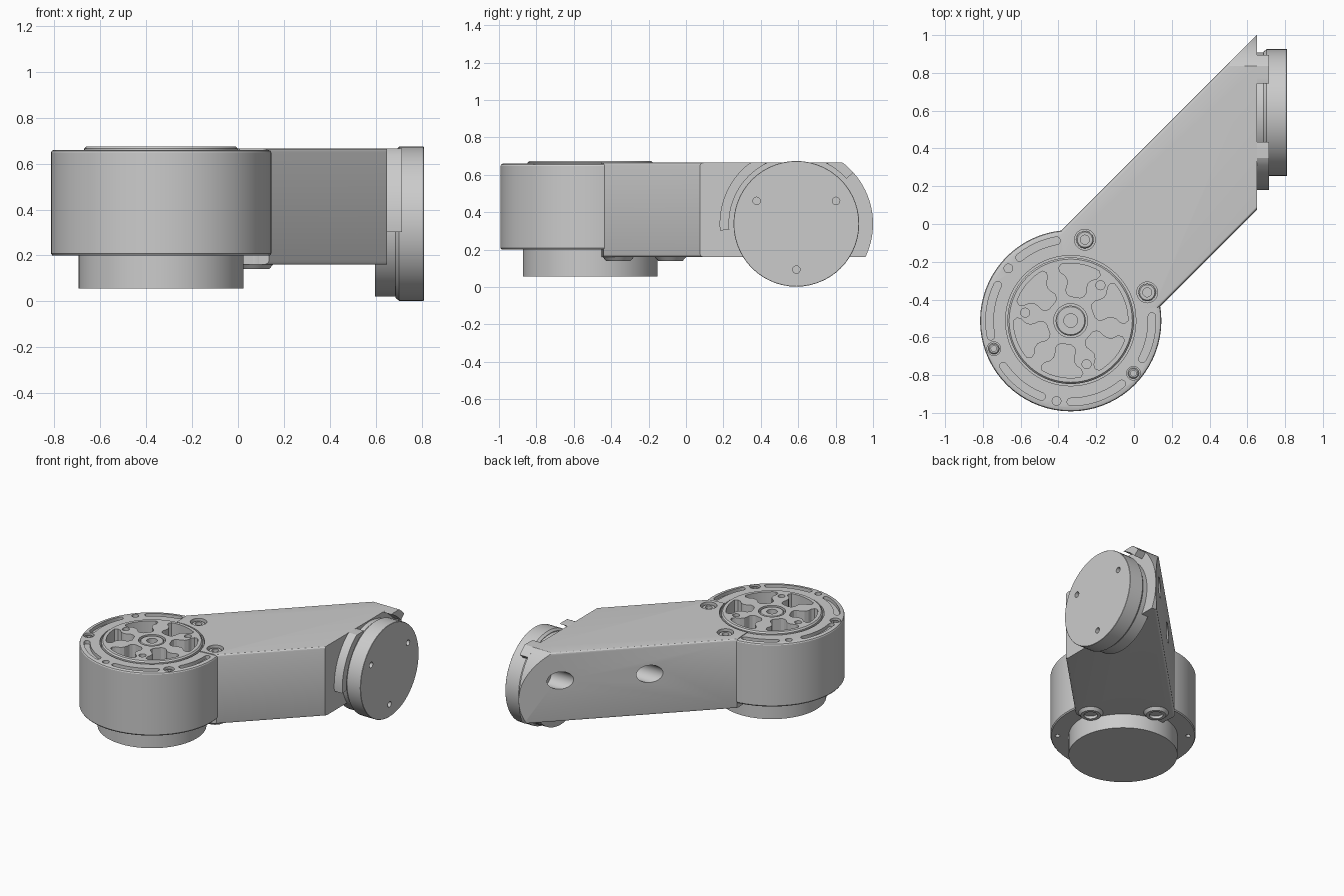
import bpy, bmesh
from math import sin, cos, radians, pi
from mathutils import Vector

if "Cube" in bpy.data.objects:
    bpy.data.objects.remove(bpy.data.objects["Cube"])

MX, MY = -0.335, -0.512      # motor axis (vertical)
JY, JZ = 0.59, 0.338         # wrist joint axis (along x)


def arc(cx, cy, r, a0, a1, n):
    return [(cx + r * cos(radians(a0 + (a1 - a0) * i / n)),
             cy + r * sin(radians(a0 + (a1 - a0) * i / n))) for i in range(n + 1)]


def circle(cx, cy, r, n=32):
    return arc(cx, cy, r, 0, 360, n)[:-1]


def lathe(cx, cy, steps, n=32):
    return [(circle(cx, cy, r, n), h) for r, h in steps]


def prism(loop, h0, h1):
    return [(loop, h0), (loop, h1)]


def slot(cx, cy, r, w, a0, a1):
    """Curved slot with round ends, from angle a0 to a1."""
    def end(a, s):
        px, py = cx + r * cos(radians(a)), cy + r * sin(radians(a))
        return arc(px, py, w, s, s + 180, 6)
    return (arc(cx, cy, r + w, a0, a1, 14)[1:-1] + end(a1, a1)
            + arc(cx, cy, r - w, a1, a0, 14)[1:-1] + end(a0, a0 + 180))


def part(name, solids, axis='Z'):
    """Each solid is a stack of (outline, height) layers along the axis."""
    bm = bmesh.new()
    for layers in solids:
        rings = []
        for loop, h in layers:
            rings.append([bm.verts.new((a, b, h) if axis == 'Z' else (h, a, b)) for a, b in loop])
        n = len(rings[0])
        for lo, hi in zip(rings, rings[1:]):
            for i in range(n):
                j = (i + 1) % n
                bm.faces.new((lo[i], lo[j], hi[j], hi[i]))
        bm.faces.new(rings[0][::-1])
        bm.faces.new(rings[-1])
    me = bpy.data.meshes.new(name)
    bm.to_mesh(me)
    bm.free()
    ob = bpy.data.objects.new(name, me)
    bpy.context.collection.objects.link(ob)
    return ob


def combine(ob, solids, axis='Z', op='DIFFERENCE'):
    cutter = part("cutter", solids, axis)
    cutter.hide_render = True
    mod = ob.modifiers.new("bool", 'BOOLEAN')
    mod.operation, mod.solver, mod.object = op, 'EXACT', cutter
    dg = bpy.context.evaluated_depsgraph_get()
    me = bpy.data.meshes.new_from_object(ob.evaluated_get(dg))
    ob.modifiers.clear()
    ob.data = me
    bpy.data.objects.remove(cutter)


def bolt(name, x, y, r, top, hole):
    ob = part(name, [lathe(x, y, [(r, 0.56), (r, top - 0.006), (r - 0.006, top)])])
    combine(ob, [prism(circle(x, y, hole, 20), top - 0.04, top + 0.1)])


big = [(-0.26, -0.083), (0.07, -0.362)]
small = [(-0.742, -0.66), (-0.003, -0.79)]
pins = [(-0.665, -0.235), (-0.41, -0.937)]

# Motor housing with recess, curved slots and screw wells
housing = part("motor_housing", [lathe(MX, MY, [
    (0.474, 0.2), (0.48, 0.208), (0.48, 0.648), (0.476, 0.656), (0.466, 0.66)], 72)])
cuts = [prism(circle(MX, MY, 0.345, 72), 0.5, 0.8)]
for a0, a1 in [(100, 129), (154, 191), (214, 249), (270, 309), (332, 363)]:
    cuts.append(prism(slot(MX, MY, 0.43, 0.02, a0, a1), 0.635, 0.8))
cuts += [prism(circle(x, y, 0.055), 0.615, 0.8) for x, y in big]
cuts += [prism(circle(x, y, 0.036), 0.63, 0.8) for x, y in small]
cuts += [prism(circle(x, y, 0.023), 0.62, 0.8) for x, y in pins]
cuts += [prism(circle(x, y, 0.016), 0.1, 0.25) for x, y in small + pins]
combine(housing, cuts)

# Lower motor flange
part("motor_base", [lathe(MX, MY, [(0.36, 0.055), (0.36, 0.21)], 64)])

# Rotor disc with six pockets between spokes
rotor = part("rotor_disc", [lathe(MX, MY, [(0.335, 0.49), (0.335, 0.665), (0.326, 0.675)], 72)])
cuts = [prism(circle(MX, MY, 0.09), 0.62, 0.8)]
half = [(0.285, 23), (0.262, 22), (0.24, 17), (0.215, 14.5), (0.19, 15.5),
        (0.165, 19), (0.145, 18), (0.13, 12)]
for k in range(6):
    mid = 20 + 60 * k

    def at(r, d):
        return (MX + r * cos(radians(mid + d)), MY + r * sin(radians(mid + d)))
    loop = [at(r, -d) for r, d in reversed(half)]
    loop += arc(MX, MY, 0.303, mid - 20, mid + 20, 10)
    loop += [at(r, d) for r, d in half]
    cuts.append(prism(loop, 0.57, 0.8))
for a in (50, 170, 290):
    x, y = arc(MX, MY, 0.245, a, a, 1)[0]
    cuts.append(prism(circle(x, y, 0.024, 20), 0.6, 0.8))
combine(rotor, cuts)
bolt("rotor_hub", MX, MY, 0.08, 0.672, 0.036)

# Diagonal arm: hugs the rotor at one end, cut square to x at the other
outline = [(-0.385, -0.035)] + arc(MX, MY, 0.347, 97, 10, 24) + [
    (0.135, -0.44), (0.65, 0.075), (0.65, 1.0)]
outline.reverse()
arm = part("arm", [prism(outline, 0.16, 0.665)])
bm = bmesh.new()
bm.from_mesh(arm.data)
bmesh.ops.recalc_face_normals(bm, faces=bm.faces)
diag = Vector((1, 1, 0)).normalized()
edges = [e for e in bm.edges if e.calc_length() > 0.5
         and abs((e.verts[1].co - e.verts[0].co).normalized().dot(diag)) > 0.99]
bmesh.ops.bevel(bm, geom=edges, offset=0.016, segments=3, profile=0.5, affect='EDGES')
bm.to_mesh(arm.data)
bm.free()
# Round the wrist end, then drill tool holes and screw wells
combine(arm, [prism(arc(JY, JZ, 0.41, -90, 90, 48) + [(-1.2, JZ + 0.41), (-1.2, JZ - 0.41)],
                    -1.2, 1.2)], 'X', 'INTERSECT')
bolts_yz = [(JY + 0.245 * cos(radians(a)), JZ + 0.245 * sin(radians(a))) for a in (30, 150, 270)]
combine(arm, [prism(circle(y, z, 0.063), -0.6, 0.57) for y, z in bolts_yz[:2]], 'X')
combine(arm, [prism(circle(x, y, 0.055), 0.615, 0.8) for x, y in big])

# Screws on top, bosses underneath
for i, (x, y) in enumerate(big):
    bolt(f"arm_screw_{i}", x, y, 0.046, 0.652, 0.024)
    boss = part(f"arm_boss_{i}", [lathe(x, y, [(0.066, 0.14), (0.085, 0.163), (0.085, 0.25)])])
    combine(boss, [lathe(x, y, [(0.045, 0.1), (0.045, 0.165), (0.022, 0.166), (0.022, 0.22)])])
for i, (x, y) in enumerate(small):
    bolt(f"housing_screw_{i}", x, y, 0.029, 0.65, 0.015)

# Wrist rim segments, flattened level with the arm top
for i, (a0, a1) in enumerate([(115.5, 185), (42, 64.5)]):
    loop = arc(JY, JZ, 0.41, a0, a1, 20) + arc(JY, JZ, 0.36, a1, a0, 20)
    loop = [(y, min(z, 0.665)) for y, z in loop]
    part(f"wrist_rim_{i}", [prism(loop, 0.64, 0.715)], 'X')

# Wrist body and output disc with three bolt holes
part("wrist_body", [lathe(JY, JZ, [(0.318, 0.597), (0.318, 0.695)], 56)], 'X')
disc = part("wrist_disc", [lathe(JY, JZ, [
    (0.322, 0.686), (0.336, 0.702), (0.336, 0.808), (0.334, 0.81)], 56)], 'X')
combine(disc, [prism(circle(y, z, 0.02, 20), 0.76, 0.9) for y, z in bolts_yz], 'X')

# Consistent normals and smooth shading
for ob in bpy.context.scene.objects:
    bm = bmesh.new()
    bm.from_mesh(ob.data)
    bmesh.ops.recalc_face_normals(bm, faces=bm.faces)
    bm.to_mesh(ob.data)
    bm.free()
    ob.select_set(True)
    bpy.context.view_layer.objects.active = ob
bpy.ops.object.shade_smooth_by_angle(angle=radians(25))
